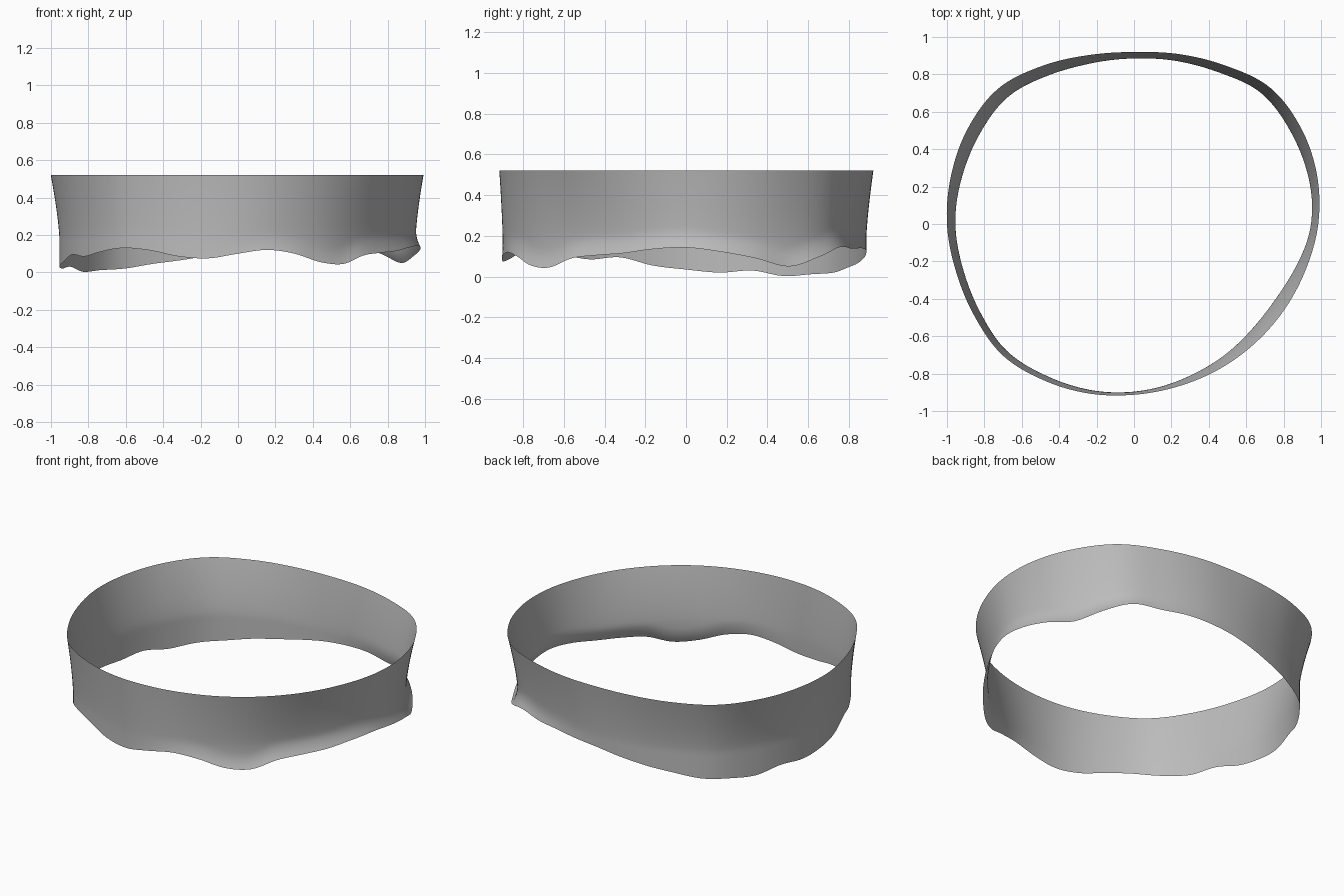
import bpy
import bmesh
import math

SEGMENTS = 216
ROWS = 24
TOP = 0.52
WAIST = 0.18

# Evenly spaced samples around the ring, counter-clockwise from +x
rim_radius = [.985, 1.013, 1.03, 1.03, .978, .94, .92, .935, .977, 1.025, 1.025, 1.012,
              1, .985, .985, .993, .965, .938, .913, .9, .9, .908, .925, .95]
edge_height = [.143, .122, .09, .05, .095, .145, .137, .14, .13,
               .115, .09, .065, .045, .02, .012, .003, .03, .02,
               .035, .055, .095, .085, .11, .13, .117, .085, .075,
               .1, .12, .1, .055, .045, .09, .105, .115, .135]
waist_inset = [.042, .058, .05, .035, .06, .07, .045, .037, .028, .017, .045, .073]
lip_flare = [.025, .037, .015, 0, 0, 0, 0, 0, 0, .005, .025, .03]


def sample(values, fraction):
    """Smooth periodic interpolation of a closed list of values."""
    count = len(values)
    position = fraction * count
    index = int(position)
    t = position - index
    a, b, c, d = (values[(index + k) % count] for k in (-1, 0, 1, 2))
    return b + t / 2 * (c - a + t * (2 * a - 5 * b + 4 * c - d
                                     + t * (3 * (b - c) + d - a)))


def wall_point(fraction, row):
    """Point on the wall: row 0 is the wavy lower edge, the last row is the rim."""
    angle = math.tau * fraction
    low = max(0, sample(edge_height, fraction))
    z = low + (TOP - low) * row / ROWS
    rise = max(0, (z - WAIST) / (TOP - WAIST))
    inset = sample(waist_inset, fraction) * (1 - rise ** 1.4)
    fade = max(0, 1 - (z - low) / 0.1)
    flare = max(0, sample(lip_flare, fraction)) * fade ** 2
    radius = sample(rim_radius, fraction) - inset + flare
    return radius * math.cos(angle), radius * math.sin(angle), z


def make_material(name, colour):
    material = bpy.data.materials.new(name)
    material.use_nodes = True
    material.diffuse_color = colour
    shader = next(n for n in material.node_tree.nodes if n.type == 'BSDF_PRINCIPLED')
    shader.inputs["Base Color"].default_value = colour
    return material


default_cube = bpy.data.objects.get("Cube")
if default_cube:
    bpy.data.objects.remove(default_cube, do_unlink=True)

# Open band: a thin wall lofted around the ring
bm = bmesh.new()
columns = [[bm.verts.new(wall_point(i / SEGMENTS, row)) for row in range(ROWS + 1)]
           for i in range(SEGMENTS)]
for i, column in enumerate(columns):
    following = columns[(i + 1) % SEGMENTS]
    for row in range(ROWS):
        bm.faces.new((column[row], following[row], following[row + 1], column[row + 1]))

mesh = bpy.data.meshes.new("ring_band")
bm.to_mesh(mesh)
bm.free()
mesh.materials.append(make_material("plain grey", (0.5, 0.5, 0.5, 1)))
band = bpy.data.objects.new("ring_band", mesh)
bpy.context.collection.objects.link(band)

# Smooth shading
for polygon in mesh.polygons:
    polygon.use_smooth = True
